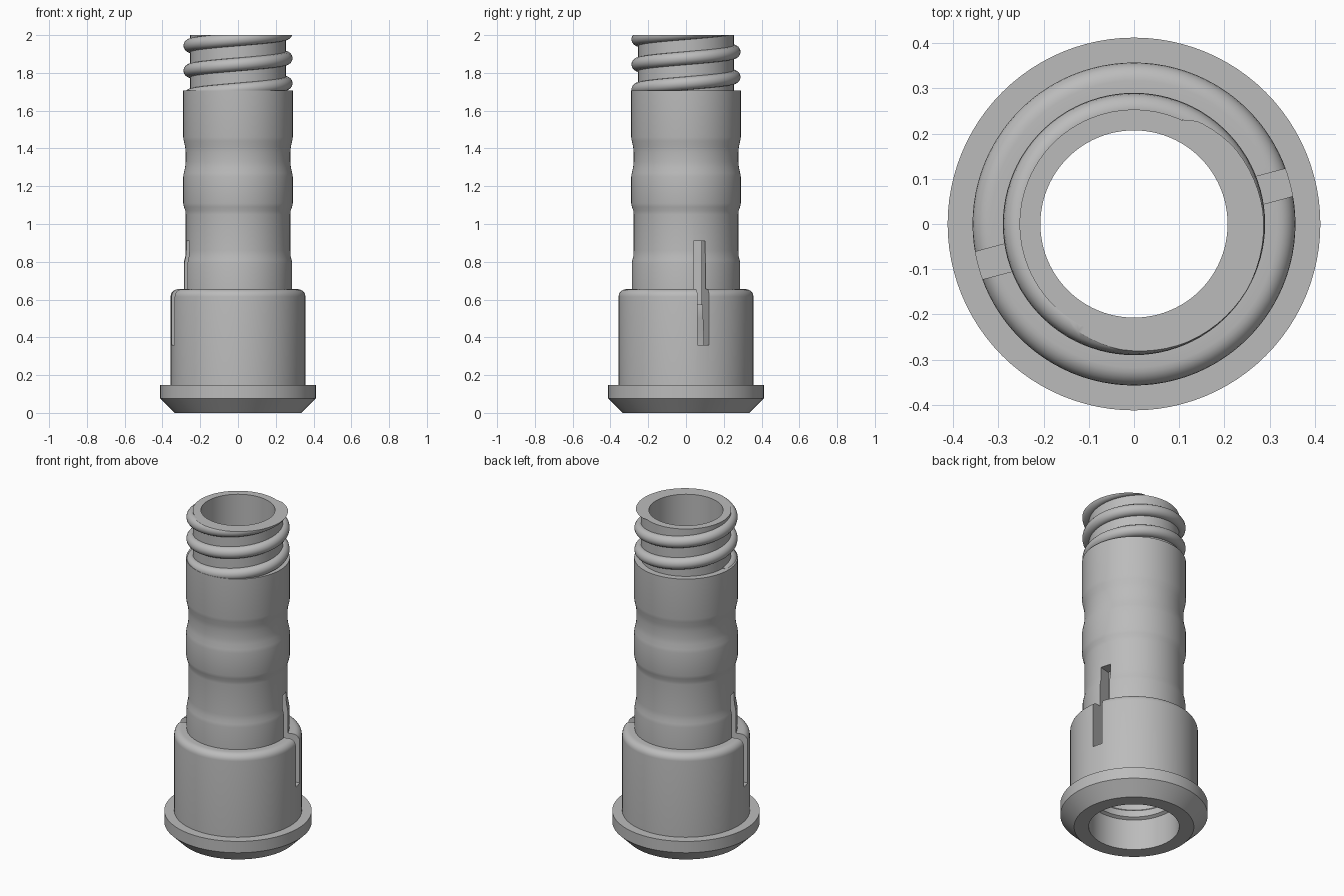
import bpy, bmesh, math

cube = bpy.data.objects.get("Cube")
if cube:
    bpy.data.objects.remove(cube, do_unlink=True)

grey = bpy.data.materials.new("plain grey")
grey.use_nodes = True
grey.diffuse_color = (0.5, 0.5, 0.5, 1)
grey.node_tree.nodes["Principled BSDF"].inputs["Base Color"].default_value = (0.5, 0.5, 0.5, 1)


def select(obj):
    bpy.ops.object.select_all(action='DESELECT')
    obj.select_set(True)
    bpy.context.view_layer.objects.active = obj


def add_object(name, data):
    obj = bpy.data.objects.new(name, data)
    bpy.context.collection.objects.link(obj)
    data.materials.append(grey)
    return obj


def lathe(name, profile, steps=96):
    """Revolve a closed radius/height profile around the z axis."""
    bm = bmesh.new()
    verts = [bm.verts.new((r, 0, z)) for r, z in profile]
    edges = [bm.edges.new((v, verts[i - 1])) for i, v in enumerate(verts)]
    bmesh.ops.spin(bm, geom=verts + edges, axis=(0, 0, 1), cent=(0, 0, 0),
                   angle=math.tau, steps=steps, use_merge=True)
    bmesh.ops.remove_doubles(bm, verts=bm.verts, dist=1e-5)
    bmesh.ops.recalc_face_normals(bm, faces=bm.faces)
    mesh = bpy.data.meshes.new(name)
    bm.to_mesh(mesh)
    bm.free()
    return add_object(name, mesh)


# Hollow body: chamfered flange, collar with rounded shoulder, grooved sleeve
fillet = [(0.317 + 0.04 * math.cos(a), 0.615 + 0.04 * math.sin(a))
          for a in (math.radians(15 * i) for i in range(7))]
outer = [(0.335, 0), (0.412, 0.077), (0.412, 0.147), (0.357, 0.147)] + fillet + [
    (0.287, 0.655), (0.287, 0.79), (0.284, 0.81), (0.279, 0.83), (0.277, 0.86),
    (0.277, 1.05), (0.279, 1.07), (0.286, 1.09), (0.29, 1.11),
    (0.29, 1.25), (0.287, 1.27), (0.28, 1.30), (0.277, 1.33),
    (0.277, 1.38), (0.28, 1.41), (0.287, 1.44), (0.29, 1.46),
    (0.29, 1.708), (0.253, 1.708), (0.253, 2)]
# Bore: wide mouth with a ledge and a stepped seat
bore = [(0.207, 2), (0.207, 0.57), (0.225, 0.57), (0.225, 0.5), (0.235, 0.48),
        (0.235, 0.44), (0.245, 0.42), (0.245, 0.25), (0.235, 0.24),
        (0.235, 0.2), (0.253, 0.19), (0.253, 0)]
body = lathe("body", outer + bore)

# Pair of opposite upright slots, cut by one bar through the axis
bpy.ops.mesh.primitive_cube_add(size=1, location=(0, 0, 0.635),
                                rotation=(0, 0, math.radians(15)))
cutter = bpy.context.object
cutter.name = "slot_cutter"
cutter.scale = (1, 0.063, 0.55)
cutter.hide_render = True
cutter.data.materials.append(grey)
select(body)
cut = body.modifiers.new("slots", 'BOOLEAN')
cut.operation = 'DIFFERENCE'
cut.solver = 'EXACT'
cut.object = cutter
bpy.ops.object.modifier_apply(modifier=cut.name)
bpy.data.objects.remove(cutter, do_unlink=True)

# Round screw thread, swept along a helix and trimmed flat at the mouth
pitch, per_turn = 0.133, 72
curve = bpy.data.curves.new("thread", 'CURVE')
curve.dimensions = '3D'
curve.twist_mode = 'Z_UP'
curve.bevel_depth = 0.035
curve.bevel_resolution = 6
curve.use_fill_caps = True
spline = curve.splines.new('POLY')
turns = range(int(-1.5 * per_turn), int(1.3 * per_turn))
spline.points.add(len(turns) - 1)
for point, i in zip(spline.points, turns):
    a = math.tau * i / per_turn
    point.co = (0.254 * math.cos(a), 0.254 * math.sin(a), 1.878 + pitch * i / per_turn, 1)
thread = add_object("thread", curve)
select(thread)
bpy.ops.object.convert(target='MESH')
thread = bpy.context.object
bm = bmesh.new()
bm.from_mesh(thread.data)
bmesh.ops.remove_doubles(bm, verts=bm.verts, dist=1e-5)
trim = bmesh.ops.bisect_plane(bm, geom=bm.verts[:] + bm.edges[:] + bm.faces[:],
                              plane_co=(0, 0, 2), plane_no=(0, 0, 1), clear_outer=True)
rim = [e for e in trim["geom_cut"] if isinstance(e, bmesh.types.BMEdge)]
bmesh.ops.triangle_fill(bm, edges=rim, use_beauty=True)
bmesh.ops.recalc_face_normals(bm, faces=bm.faces)
bm.to_mesh(thread.data)
bm.free()

for obj in (body, thread):
    select(obj)
    bpy.ops.object.shade_smooth_by_angle(angle=math.radians(30))
